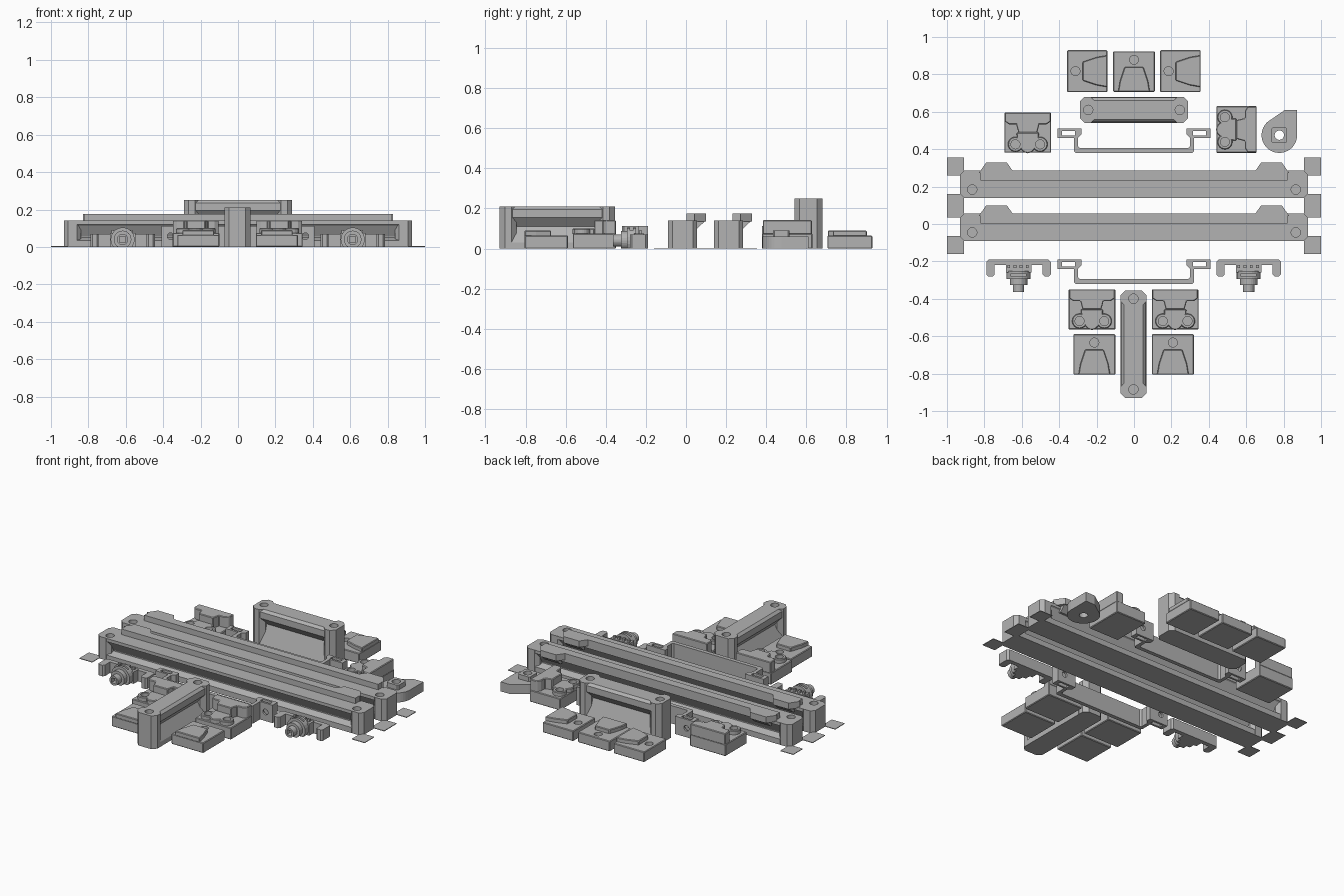
import bpy, bmesh, math
from mathutils import Matrix, Vector

if "Cube" in bpy.data.objects:
    bpy.data.objects.remove(bpy.data.objects["Cube"])

grey = bpy.data.materials.new("grey plastic")
grey.diffuse_color = (0.45, 0.45, 0.45, 1)
grey.use_nodes = True
grey.node_tree.nodes["Principled BSDF"].inputs["Base Color"].default_value = grey.diffuse_color

# Axis maps: (a, b, extrusion) -> xyz
AX = {'z': lambda a, b, e: (a, b, e), 'x': lambda a, b, e: (e, a, b), 'y': lambda a, b, e: (a, e, b)}


def prism(bm, pts, lo, hi, axis='z'):
    f = AX[axis]
    low = [bm.verts.new(f(a, b, lo)) for a, b in pts]
    top = [bm.verts.new(f(a, b, hi)) for a, b in pts]
    bm.faces.new(low)
    bm.faces.new(top)
    for i in range(len(pts)):
        j = (i + 1) % len(pts)
        bm.faces.new((low[i], low[j], top[j], top[i]))


def rect(x0, x1, y0, y1, c=0.0):
    if c == 0:
        return [(x0, y0), (x1, y0), (x1, y1), (x0, y1)]
    return [(x0 + c, y0), (x1 - c, y0), (x1, y0 + c), (x1, y1 - c),
            (x1 - c, y1), (x0 + c, y1), (x0, y1 - c), (x0, y0 + c)]


def circle(x, y, r, n=24):
    return [(x + r * math.cos(2 * math.pi * i / n), y + r * math.sin(2 * math.pi * i / n)) for i in range(n)]


def build(name, parts, cuts=(), loc=(0, 0, 0), turn=0, bevel=0.0):
    """parts and cuts are lists of (points, low, high, axis)"""
    def mesh(label, items):
        bm = bmesh.new()
        for p in items:
            prism(bm, *p)
        bmesh.ops.recalc_face_normals(bm, faces=bm.faces)
        bmesh.ops.transform(bm, verts=bm.verts, matrix=Matrix.Translation(Vector(loc)) @ Matrix.Rotation(math.radians(turn), 4, 'Z'))
        me = bpy.data.meshes.new(label)
        bm.to_mesh(me)
        bm.free()
        ob = bpy.data.objects.new(label, me)
        bpy.context.collection.objects.link(ob)
        return ob
    ob = mesh(name, parts)
    ob.data.materials.append(grey)
    if bevel:
        b = ob.modifiers.new("edge", 'BEVEL')
        b.width, b.segments, b.limit_method = bevel, 1, 'ANGLE'
        b.angle_limit = math.radians(50)
    if cuts:
        cutter = mesh(name + "_cutter", cuts)
        cutter.hide_render = True
        cutter.hide_viewport = True
        m = ob.modifiers.new("holes", 'BOOLEAN')
        m.object, m.solver, m.use_self = cutter, 'EXACT', True
    return ob


def mirror_pts(pts):
    return pts + [(-a, b) for a, b in reversed(pts)]


# Long rails: grooved beam, end posts, raised ridge and two hooked tabs
def rail(name, y):
    half = [(0.073, 0), (0.073, 0.035), (0.03, 0.05), (0.03, 0.055), (0.065, 0.115), (0.073, 0.12), (0.073, 0.14)]
    parts = [(mirror_pts(half), -0.86, 0.86, 'x'),
             (rect(0.02, 0.073, 0.135, 0.175), -0.82, 0.82, 'x')]
    for s in (-1, 1):
        xs = sorted((s * 0.84, s * 0.93))
        parts.append((rect(xs[0], xs[1], -0.073, 0.073, 0.022), 0, 0.14, 'z'))
        mid = s * 0.735
        parts.append(([(mid - 0.095, 0.06), (mid + 0.095, 0.06), (mid + 0.055, 0.117), (mid - 0.055, 0.117)], 0.135, 0.175, 'z'))
        parts.append(([(0.06, 0.1), (0.073, 0.1), (0.112, 0.137), (0.06, 0.137)], mid - 0.055, mid + 0.055, 'x'))
    cuts = [(circle(s * 0.865, -0.028, 0.025), 0.08, 0.2, 'z') for s in (-1, 1)]
    build(name, parts, cuts, (0, y, 0))


rail("front_rail", -0.017)
rail("back_rail", 0.212)


# Short handles: waisted beam between two bored end posts
def handle(name, loc, turn, length, h):
    half = [(0.07, 0), (0.07, 0.03), (0.028, h - 0.1), (0.065, h - 0.055), (0.065, h - 0.015), (0.05, h)]
    e = length / 2
    parts = [(mirror_pts(half), 0.06 - e, e - 0.06, 'x')]
    for s in (-1, 1):
        xs = sorted((s * e, s * (e - 0.085)))
        parts.append((rect(xs[0], xs[1], -0.07, 0.07, 0.026), 0, h, 'z'))
    cuts = [(circle(s * (e - 0.045), 0, 0.025), h - 0.06, h + 0.1, 'z') for s in (-1, 1)]
    build(name, parts, cuts, loc, turn)


handle("back_handle", (0, 0.61, 0), 0, 0.58, 0.25)
handle("front_handle", (-0.003, -0.642, 0), 90, 0.575, 0.21)


# Offset straps with slotted tabs
def strap(name, y):
    half = [(0.41, 0), (0.41, -0.05), (0.322, -0.05), (0.322, -0.12), (0.312, -0.13)]
    inner = [(-0.28, 0), (-0.28, -0.03), (-0.3, -0.05), (-0.3, -0.095), (-0.29, -0.105)]
    outline = half + [(-a, b) for a, b in reversed(half)] + inner + [(-a, b) for a, b in reversed(inner)]
    cuts = []
    for s in (-1, 1):
        cuts.append((rect(s * 0.35 - 0.035, s * 0.35 + 0.035, -0.037, -0.013), -0.1, 0.3, 'z'))
        cuts.append((circle(s * 0.36, 0.057, 0.018, 16), -0.2, 0.1, 'y'))
    build(name, [(outline, 0, 0.113, 'z')], cuts, (0, y, 0))


strap("front_strap", -0.19)
strap("back_strap", 0.51)

# Spring clips with a stepped round stud
for side, x in (("left", -0.617), ("right", 0.613)):
    parts = [(rect(-0.172, 0.172, -0.028, 0, 0.012), 0, 0.07, 'z'),
             (rect(-0.068, 0.068, -0.07, -0.02), 0, 0.075, 'z'),
             (circle(0, 0.04, 0.064), -0.105, -0.06, 'y'),
             (circle(0, 0.04, 0.047), -0.135, -0.1, 'y'),
             (circle(0, 0.04, 0.03), -0.173, -0.13, 'y')]
    for s in (-1, 1):
        parts.append((rect(s * 0.15 - 0.022, s * 0.15 + 0.022, -0.09, -0.005, 0.01), 0, 0.07, 'z'))
    for k in range(4):
        parts.append((rect(-0.06 + k * 0.033, -0.045 + k * 0.033, -0.045, -0.03), 0.07, 0.09, 'z'))
    # keep the studs from dipping under the floor
    cuts = [(rect(-0.3, 0.3, -0.3, 0.3), -0.2, 0, 'z'), (rect(-0.016, 0.016, 0.024, 0.056), -0.2, -0.14, 'y'),
            (rect(-0.04, 0.04, -0.09, -0.075), 0.03, 0.2, 'z')]
    build(side + "_clip", parts, cuts, (x, -0.19, 0))


# Low jaw blocks: single hole, raised flared platform
def low_block(name, x, y, turn):
    flare = [(0.085, -0.108), (0.075, -0.05), (0.05, 0.025), (-0.05, 0.025), (-0.075, -0.05), (-0.085, -0.108)]
    parts = [(rect(-0.112, 0.112, -0.108, 0.108), 0, 0.065, 'z'), (flare, 0.06, 0.09, 'z')]
    build(name, parts, [(circle(0, 0.063, 0.024), 0.02, 0.2, 'z')], (x, y, 0), turn, 0.004)


for name, x, y, turn in (("back_middle", 0, 0.815, 0), ("back_left", -0.25, 0.817, 90), ("back_right", 0.248, 0.817, 90),
                         ("front_left", -0.212, -0.697, 0), ("front_right", 0.208, -0.697, 0)):
    low_block(name + "_low_block", x, y, turn)


# Tall jaw blocks: two holes, raised funnel platform
def tall_block(name, x, y, turn):
    funnel = [(-0.122, 0.107), (-0.122, 0.06), (-0.1, 0.045), (-0.062, 0.045), (-0.05, 0), (0.05, 0),
              (0.062, 0.045), (0.1, 0.045), (0.122, 0.06), (0.122, 0.107)]
    arch = [(0.06 * math.cos(t), 0.11 * math.sin(t)) for t in [math.pi + i * math.pi / 10 for i in range(11)]]
    parts = [(rect(-0.125, 0.125, -0.107, 0.107), 0, 0.075, 'z'),
             (funnel, 0.07, 0.142, 'z'), (arch, 0.07, 0.1, 'z')]
    parts += [(circle(s * 0.066, -0.062, 0.04), 0.07, 0.1, 'z') for s in (-1, 1)]
    cuts = [(circle(s * 0.066, -0.062, 0.024), 0.03, 0.2, 'z') for s in (-1, 1)]
    build(name, parts, cuts, (x, y, 0), turn, 0.004)


tall_block("front_left_tall_block", -0.225, -0.457, 0)
tall_block("front_right_tall_block", 0.22, -0.457, 0)
tall_block("back_left_tall_block", -0.568, 0.488, 0)
tall_block("back_right_tall_block", 0.548, 0.505, -90)

# Round knob with a corner lever and square socket
lever = [(0.095 * math.cos(t), 0.095 * math.sin(t)) for t in [math.pi * 0.65 + i * math.pi * 1.35 / 24 for i in range(25)]]
lever += [(0.095, 0.09), (0.095, 0.135), (0.03, 0.135)]
parts = [(lever, 0, 0.06, 'z'), (rect(-0.042, 0.042, -0.042, 0.042, 0.008), 0.05, 0.09, 'z')]
build("knob_lever", parts, [(circle(0, 0, 0.025), -0.1, 0.2, 'z')], (0.777, 0.475, 0))

# Thin corner pads on the floor
for i, (y0, y1) in enumerate(((-0.16, -0.065), (0.035, 0.16), (0.26, 0.355))):
    for side, s in (("left", -1), ("right", 1)):
        xs = sorted((s * 0.91, s * 1.0))
        build(f"{side}_pad_{i + 1}", [(rect(xs[0], xs[1], y0, y1), 0, 0.004, 'z')])
